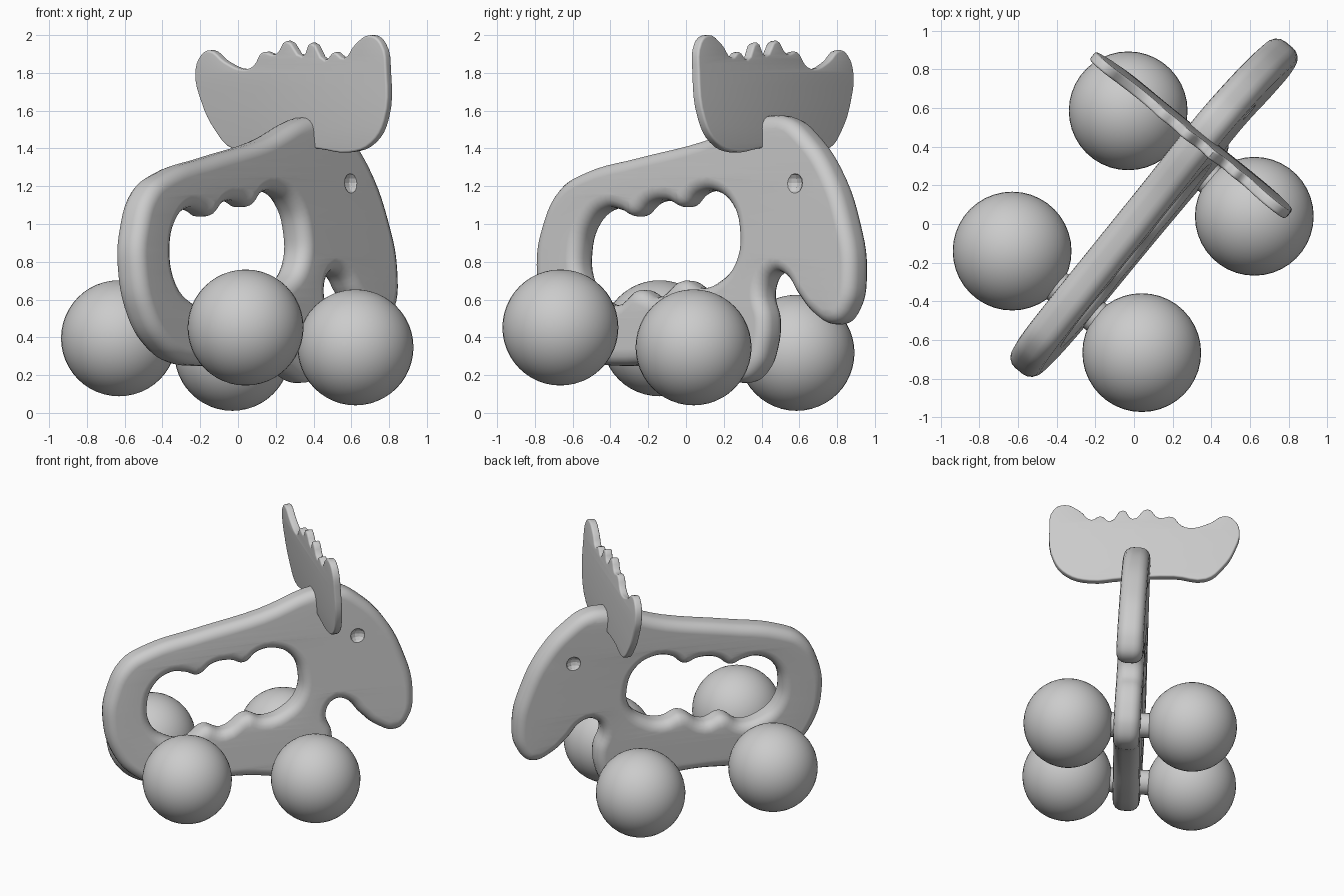
import bpy, math
from mathutils import Matrix, Vector

if "Cube" in bpy.data.objects:
    bpy.data.objects.remove(bpy.data.objects["Cube"])

U = Vector((0.636, 0.771, 0))            # nose direction
W = Vector((-0.043, 0.035, 1))           # slightly leaning up direction
BASE = Vector((0.031, -0.070, 0))


def frame(a, b, origin):
    n = a.cross(b).normalized()
    m = Matrix((a, b, n)).transposed().to_4x4()
    m.translation = origin
    return m


def smooth(ob, angle=50):
    bpy.ops.object.select_all(action='DESELECT')
    ob.select_set(True)
    bpy.context.view_layer.objects.active = ob
    bpy.ops.object.shade_smooth_by_angle(angle=math.radians(angle))


def plate(name, loops, half, bevel, matrix, res):
    """Filled, rounded plate from smooth closed outlines."""
    cu = bpy.data.curves.new(name, 'CURVE')
    cu.dimensions = '2D'
    cu.fill_mode = 'BOTH'
    cu.extrude = half - bevel
    cu.bevel_depth = bevel
    cu.bevel_resolution = 3
    cu.offset = -bevel
    cu.resolution_u = res
    for pts in loops:
        sp = cu.splines.new('BEZIER')
        sp.bezier_points.add(len(pts) - 1)
        sp.use_cyclic_u = True
        for bp, p in zip(sp.bezier_points, pts):
            bp.co = (p[0], p[1], 0)
            bp.handle_left_type = bp.handle_right_type = 'AUTO'
    ob = bpy.data.objects.new(name, cu)
    bpy.context.collection.objects.link(ob)
    ob.matrix_world = matrix
    bpy.ops.object.select_all(action='DESELECT')
    ob.select_set(True)
    bpy.context.view_layer.objects.active = ob
    bpy.ops.object.convert(target='MESH')
    ob = bpy.context.object
    bpy.ops.object.mode_set(mode='EDIT')
    bpy.ops.mesh.select_all(action='SELECT')
    bpy.ops.mesh.remove_doubles(threshold=0.0005)
    bpy.ops.mesh.normals_make_consistent(inside=False)
    bpy.ops.object.mode_set(mode='OBJECT')
    return ob


# Animal body: outer outline and the finger-grip opening
outer = [(.61, 1.57), (.19, 1.44), (-.26, 1.35), (-.62, 1.27), (-.79, 1.18),
         (-.90, .98), (-.93, .78), (-.86, .50), (-.72, .34), (-.57, .27),
         (-.35, .25), (0, .26), (.28, .22), (.50, .16), (.61, .22), (.67, .35),
         (.68, .50), (.64, .65), (.70, .74), (.78, .73), (.88, .62), (.99, .52),
         (1.13, .47), (1.22, .54), (1.26, .75), (1.20, 1.02), (1.06, 1.30),
         (.89, 1.48), (.76, 1.56)]
grip = [(-.63, .85), (-.58, 1.0), (-.46, 1.08), (-.36, 1.07), (-.27, 1.04),
        (-.16, 1.11), (-.04, 1.12), (.06, 1.09), (.16, 1.16), (.28, 1.17),
        (.40, 1.10), (.46, .95), (.44, .80), (.34, .70), (.20, .66), (.08, .70),
        (-.09, .61), (-.22, .65), (-.36, .57), (-.51, .61), (-.60, .70)]
body_m = frame(U, W, BASE)
body = plate("body", [outer, grip], .092, .068, body_m, 5)

# Eye dents on both faces
for side in (-1, 1):
    bpy.ops.mesh.primitive_uv_sphere_add(segments=12, ring_count=8, radius=.06,
                                         location=body_m @ Vector((.86, 1.21, side * .12)))
    cutter = bpy.context.object
    cutter.name = "eye_cutter"
    cutter.hide_render = True
    cutter.hide_set(True)
    mod = body.modifiers.new("eye", 'BOOLEAN')
    mod.operation = 'DIFFERENCE'
    mod.object = cutter
smooth(body)
body.modifiers.new("flat_faces", 'WEIGHTED_NORMAL').keep_sharp = True

# Antlers: thin scalloped plate across the head
front_xz = [(-.21, 1.80), (-.18, 1.89), (-.13, 1.92), (-.05, 1.86), (.05, 1.82),
            (.10, 1.84), (.15, 1.91), (.22, 1.90), (.28, 1.97), (.36, 1.89),
            (.41, 1.96), (.48, 1.87), (.53, 1.91), (.58, 1.88), (.64, 1.95),
            (.72, 2.0), (.78, 1.96), (.803, 1.80), (.78, 1.55), (.71, 1.43),
            (.59, 1.38), (.42, 1.40), (.14, 1.42), (-.03, 1.40), (-.12, 1.50), (-.185, 1.65)]
outline = [((x - .30) / .777, z - 1.7) for x, z in front_xz]
plate("antlers", [outline], .026, .012,
      frame(Vector((.777, -.63, 0)), Vector((-.04, -.05, 1)), Vector((.30, .462, 1.7))), 4)
smooth(bpy.context.object)

# Ball wheels and the axles joining each pair
pairs = {"front": ((-.03, .585, .318), (.622, .04, .347)),
         "rear": ((-.63, -.14, .395), (.04, -.665, .452))}
for name, ends in pairs.items():
    for side, pos in zip(("left", "right"), ends):
        bpy.ops.mesh.primitive_uv_sphere_add(segments=40, ring_count=24, radius=.307, location=pos)
        bpy.context.object.name = f"{name}_{side}_wheel"
        smooth(bpy.context.object)
    a, b = map(Vector, ends)
    bpy.ops.mesh.primitive_cylinder_add(vertices=24, radius=.085, depth=(b - a).length,
                                        location=(a + b) / 2)
    axle = bpy.context.object
    axle.name = f"{name}_axle"
    axle.rotation_euler = (b - a).to_track_quat('Z', 'Y').to_euler()
    smooth(axle)
